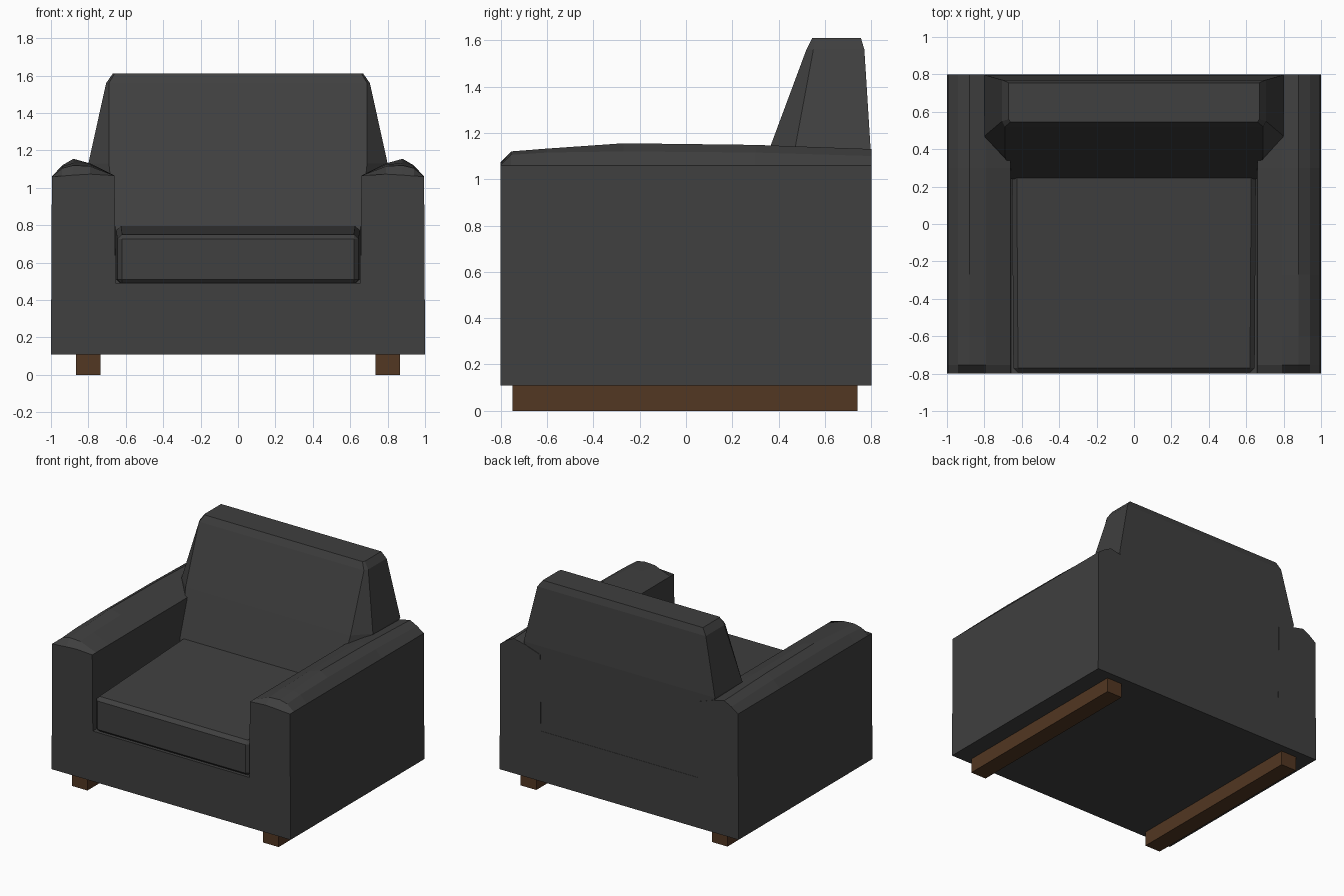
import bpy, bmesh

if "Cube" in bpy.data.objects:
    bpy.data.objects.remove(bpy.data.objects["Cube"])


def material(name, rgb):
    m = bpy.data.materials.new(name)
    m.diffuse_color = (*rgb, 1)
    m.use_nodes = True
    m.node_tree.nodes["Principled BSDF"].inputs["Base Color"].default_value = m.diffuse_color
    return m


FABRIC = material("charcoal fabric", (0.05, 0.05, 0.05))
WOOD = material("brown wood", (0.085, 0.038, 0.016))


def loft(name, rings, mat, bevel=0):
    """Join equal-length closed rings of points and cap both ends."""
    bm = bmesh.new()
    vs = [[bm.verts.new(p) for p in ring] for ring in rings]
    n = len(vs[0])
    for a, b in zip(vs, vs[1:]):
        for i in range(n):
            j = (i + 1) % n
            bm.faces.new((a[i], a[j], b[j], b[i]))
    bm.faces.new(vs[0])
    bm.faces.new(vs[-1])
    bmesh.ops.recalc_face_normals(bm, faces=bm.faces)
    if bevel:
        bmesh.ops.bevel(bm, geom=bm.edges[:], offset=bevel, segments=1, affect='EDGES')
    me = bpy.data.meshes.new(name)
    bm.to_mesh(me)
    bm.free()
    me.materials.append(mat)
    ob = bpy.data.objects.new(name, me)
    bpy.context.collection.objects.link(ob)
    return ob


def mirrored(half):
    """Complete a right-hand outline with its mirror image across x = 0."""
    return half + [(-p[0], *p[1:]) for p in reversed(half)]


# Base and arms: a U-shaped section run from front to back, with crowned arm tops
def frame_section(y, crest, mid):
    return mirrored([(1.0, y, 0.11), (0.995, y, 1.06), (0.94, y, mid), (0.88, y, crest),
                     (0.79, y, mid + 0.01), (0.66, y, 1.065), (0.655, y, 0.49)])


loft("base_and_arms", [frame_section(*s) for s in (
    (-0.80, 1.068, 1.063), (-0.755, 1.12, 1.105), (-0.6, 1.132, 1.115),
    (-0.27, 1.155, 1.12), (0.3, 1.148, 1.115), (0.80, 1.13, 1.10))], FABRIC)


# Backrest: tapering stack of six-sided sections, wide where it rests on the arms
def back_section(z, fx, fy, sx, sy, by):
    return mirrored([(fx, fy, z), (sx, sy, z), (sx, by, z)])


loft("backrest", [back_section(*s) for s in (
    (0.45, 0.654, 0.24, 0.66, 0.27, 0.798), (0.78, 0.655, 0.24, 0.67, 0.28, 0.798),
    (1.13, 0.69, 0.36, 0.80, 0.47, 0.797), (1.56, 0.69, 0.52, 0.705, 0.55, 0.77),
    (1.61, 0.66, 0.545, 0.67, 0.56, 0.755))], FABRIC)

# Seat cushion: slopes up gently toward the back
loft("seat_cushion", [[(x, y, 0.485), (x, y, z), (-x, y, z), (-x, y, 0.485)]
                      for x, y, z in ((0.645, -0.795, 0.75), (0.652, 0.32, 0.80))],
     FABRIC, 0.025)

# Two wooden runners under the base
for side, label in ((-1, "left"), (1, "right")):
    a, b = side * 0.735, side * 0.865
    loft(label + "_runner", [[(a, y, 0.0), (b, y, 0.0), (b, y, 0.12), (a, y, 0.12)]
                             for y in (-0.75, 0.74)], WOOD)
